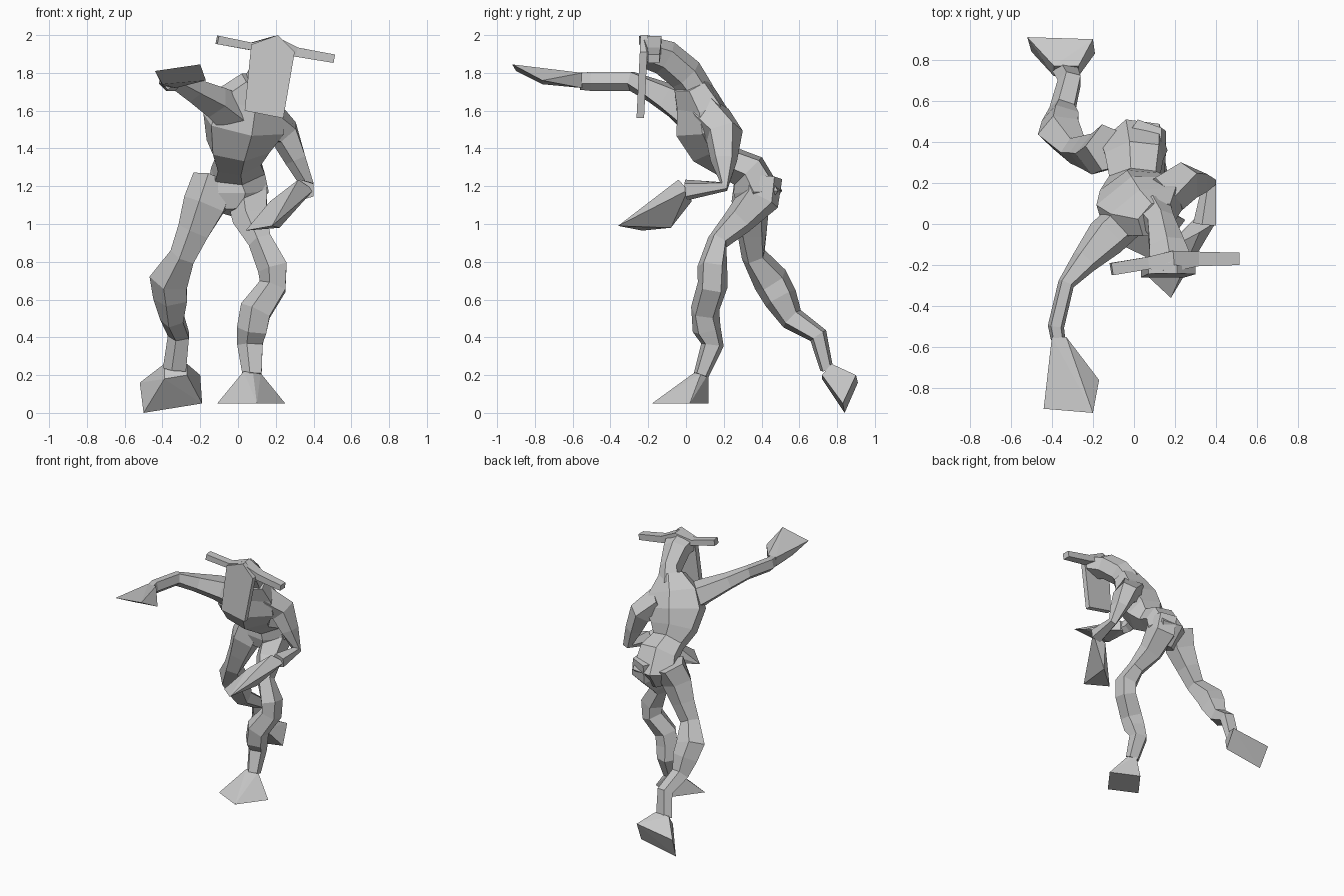
import bpy
import bmesh
import math
from mathutils import Vector

default_cube = bpy.data.objects.get("Cube")
if default_cube:
    bpy.data.objects.remove(default_cube, do_unlink=True)

# One plain clay colour for the whole figure
clay = bpy.data.materials.new("clay_grey")
clay.use_nodes = True
colour = (.58, .58, .58, 1)
clay.diffuse_color = colour
clay.node_tree.nodes["Principled BSDF"].inputs["Base Color"].default_value = colour


def finish(name, bm):
    """Turn a bmesh into a flat shaded object."""
    bmesh.ops.recalc_face_normals(bm, faces=bm.faces[:])
    mesh = bpy.data.meshes.new(name)
    bm.to_mesh(mesh)
    bm.free()
    mesh.materials.append(clay)
    part = bpy.data.objects.new(name, mesh)
    bpy.context.collection.objects.link(part)
    return part


def loft(name, sides, side_axis, rings):
    """Skin rings of (x, y, z, width, depth), each square to the path."""
    bm = bmesh.new()
    centres = [Vector(ring[:3]) for ring in rings]
    angles = [(i + .5) * math.tau / sides for i in range(sides)]
    widest = max(math.cos(a) for a in angles)
    deepest = max(math.sin(a) for a in angles)
    loops = []
    for i, (centre, ring) in enumerate(zip(centres, rings)):
        before = centres[max(i - 1, 0)]
        after = centres[min(i + 1, len(centres) - 1)]
        along = (after - before).normalized()
        across = Vector(side_axis)
        across = (across - along * across.dot(along)).normalized()
        outward = along.cross(across)
        width, depth = ring[3] / 2, ring[4] / 2
        loops.append([
            bm.verts.new(centre
                         + across * (width * math.cos(a) / widest)
                         + outward * (depth * math.sin(a) / deepest))
            for a in angles])
    for low, high in zip(loops, loops[1:]):
        for i in range(sides):
            j = (i + 1) % sides
            bm.faces.new((low[i], low[j], high[j], high[i]))
    bm.faces.new(loops[0])
    bm.faces.new(loops[-1])
    return finish(name, bm)


def hull(name, points):
    """Wrap a faceted block around a few corner points."""
    bm = bmesh.new()
    for point in points:
        bm.verts.new(point)
    result = bmesh.ops.convex_hull(bm, input=bm.verts[:])
    spare = {v for v in result["geom_interior"] + result["geom_unused"]
             if isinstance(v, bmesh.types.BMVert)}
    bmesh.ops.delete(bm, geom=list(spare), context="VERTS")
    return finish(name, bm)


# Torso, from the crotch up to the base of the neck
loft("torso", 6, (1, .3, 0), [
    (.00, .34, 1.06, .15, .14),   # crotch
    (.00, .38, 1.17, .30, .27),   # hips
    (.00, .33, 1.28, .27, .21),
    (.00, .22, 1.33, .23, .18),   # waist
    (.00, .15, 1.41, .31, .28),
    (.03, .09, 1.53, .41, .32),   # chest
    (.06, .06, 1.65, .35, .24),   # shoulders
    (.11, .02, 1.75, .18, .19),
])

# Neck and skull
loft("head", 6, (1, 0, 0), [
    (.09, .07, 1.69, .17, .17),
    (.13, .00, 1.79, .13, .19),
    (.16, -.11, 1.88, .17, .19),
    (.18, -.21, 1.91, .22, .17),
])

# Long flat face hanging in front of the skull
face_outline = [(.07, 1.95), (.21, 2), (.30, 1.91), (.24, 1.56), (.035, 1.6)]
hull("face", [(x, y - .05 * (2 - z), z)
              for x, z in face_outline for y in (-.24, -.2)])

# Horns in one sweep across the brow
loft("horns", 4, (0, 1, 0), [
    (-.11, -.22, 1.975, .06, .045),
    (.07, -.19, 1.94, .06, .04),
    (.19, -.18, 1.96, .10, .07),
    (.31, -.17, 1.91, .07, .05),
    (.51, -.17, 1.875, .06, .045),
])

# Right arm, reaching forward
loft("right_arm", 5, (0, 0, 1), [
    (-.02, .04, 1.58, .20, .20),
    (-.13, -.06, 1.65, .15, .20),   # shoulder
    (-.24, -.18, 1.71, .11, .13),
    (-.33, -.29, 1.76, .09, .08),   # elbow
    (-.38, -.50, 1.76, .09, .08),
    (-.37, -.56, 1.76, .08, .07),   # wrist
])
hull("right_hand", [
    (-.40, -.55, 1.80), (-.33, -.55, 1.80),
    (-.40, -.55, 1.73), (-.33, -.55, 1.72),
    (-.44, -.90, 1.81), (-.20, -.92, 1.845),
    (-.40, -.76, 1.74), (-.17, -.76, 1.76),
])

# Left arm, bent across the front
loft("left_arm", 5, (1, 0, 0), [
    (.13, .13, 1.57, .20, .20),
    (.25, .20, 1.48, .14, .20),   # shoulder
    (.31, .20, 1.34, .10, .14),
    (.37, .20, 1.20, .06, .06),   # elbow
    (.35, .00, 1.18, .10, .11),   # wrist
])
hull("left_hand", [
    (.40, .01, 1.18), (.32, -.04, 1.235), (.30, .03, 1.12),
    (.18, -.36, .99), (.04, -.23, .965),
    (.22, -.08, .98), (.17, -.12, 1.12),
])

# Right leg, trailing behind
loft("right_leg", 5, (1, 0, 0), [
    (-.12, .37, 1.23, .20, .23),    # hip
    (-.17, .34, 1.10, .20, .20),
    (-.23, .35, .96, .15, .16),
    (-.29, .36, .83, .12, .13),
    (-.36, .45, .70, .18, .19),     # knee
    (-.35, .50, .61, .16, .18),
    (-.345, .56, .50, .11, .13),
    (-.31, .70, .41, .10, .10),     # ankle
    (-.33, .745, .23, .11, .07),
])
hull("right_foot", [
    (-.39, .77, .26), (-.27, .77, .26),
    (-.39, .72, .18), (-.27, .72, .20),
    (-.52, .91, .16), (-.20, .90, .20),
    (-.50, .84, 0), (-.19, .83, .05),
])

# Left leg, stepping forward
loft("left_leg", 5, (1, 0, 0), [
    (.05, .40, 1.25, .17, .22),   # hip
    (.06, .39, 1.14, .19, .22),
    (.07, .28, 1.02, .16, .16),
    (.12, .17, .91, .11, .11),
    (.19, .14, .77, .14, .16),    # knee
    (.19, .14, .67, .13, .16),
    (.10, .10, .54, .15, .15),
    (.08, .11, .44, .14, .15),
    (.07, .14, .36, .12, .12),    # ankle
    (.08, .08, .20, .09, .08),
])
hull("left_foot", [
    (.03, .06, .22), (.08, .04, .21), (.12, .08, .21), (.08, .12, .21),
    (.10, -.18, .05), (.25, .02, .05), (.04, .12, .05), (-.11, -.08, .05),
])
